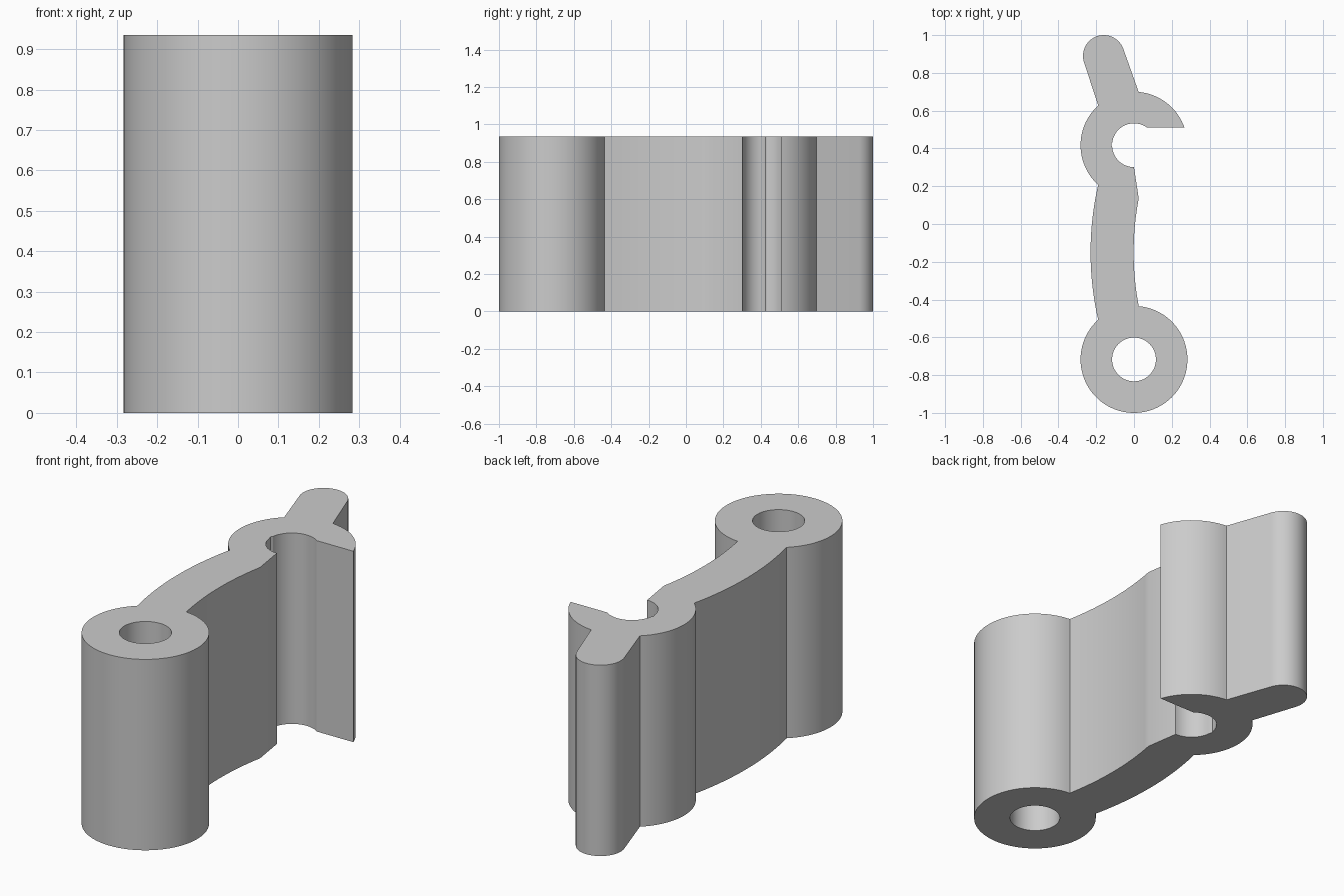
import bpy, bmesh, math
from mathutils import Vector

if "Cube" in bpy.data.objects:
    bpy.data.objects.remove(bpy.data.objects["Cube"])

HEIGHT = 0.935
RING = Vector((0, -0.717))   # centre of the pivot ring
HOOK = Vector((0, 0.417))    # centre of the open hook
TIP = Vector((-0.16, 0.89))  # centre of the rounded tab end
OUTER, BORE = 0.283, 0.116


def arc(c, r, a0, a1, n):
    """Points on a circle from angle a0 to a1, in degrees."""
    return [c + r * Vector((math.cos(t), math.sin(t)))
            for t in (math.radians(a0 + (a1 - a0) * i / n) for i in range(n + 1))]


def bow(x_end, x_mid, y0, y1, n):
    """Shallow symmetric bow, used for both edges of the arm."""
    pts = []
    for i in range(n + 1):
        s = 2 * i / n - 1
        pts.append(Vector((x_mid + (x_end - x_mid) * s * s, y0 + (y1 - y0) * i / n)))
    return pts


outline = []
outline += arc(RING, OUTER, 132, 445, 72)                     # pivot ring
outline += bow(0.025, -0.002, -0.435, 0.135, 16)[1:]          # arm, inner edge
outline += arc(HOOK, BORE, 270, 185, 16)                      # hook mouth, lower
outline += [Vector((-0.121, 0.424))]
outline += arc(HOOK, BORE, 172, 53, 24)                       # hook mouth, upper
outline += arc(HOOK, OUTER, 19.5, 85, 20)                     # hook lip
outline += arc(TIP, 0.11, 18, 198, 32)                        # tab end
outline += arc(HOOK, OUTER, 132, 228, 26)                     # hook back
outline += bow(-0.19, -0.23, 0.207, -0.507, 20)[1:-1]         # arm, outer edge
hole = arc(RING, BORE, 0, 360, 48)[:-1]

# Fill the profile between its outline and the bore, then extrude it
bm = bmesh.new()
edges = []
for loop in (outline, hole):
    vs = [bm.verts.new((p.x, p.y, 0)) for p in loop]
    edges += [bm.edges.new((vs[i - 1], vs[i])) for i in range(len(vs))]
bmesh.ops.triangle_fill(bm, edges=edges, use_beauty=True, normal=(0, 0, 1))
ext = bmesh.ops.extrude_face_region(bm, geom=bm.faces[:], use_keep_orig=True)
bmesh.ops.translate(bm, vec=(0, 0, HEIGHT),
                    verts=[g for g in ext["geom"] if isinstance(g, bmesh.types.BMVert)])
bmesh.ops.recalc_face_normals(bm, faces=bm.faces[:])

mesh = bpy.data.meshes.new("hook_lever")
bm.to_mesh(mesh)
bm.free()
lever = bpy.data.objects.new("hook_lever", mesh)
bpy.context.collection.objects.link(lever)

grey = bpy.data.materials.new("plain grey")
grey.diffuse_color = (0.6, 0.6, 0.6, 1)
grey.use_nodes = True
grey.node_tree.nodes["Principled BSDF"].inputs["Base Color"].default_value = grey.diffuse_color
mesh.materials.append(grey)

bpy.context.view_layer.objects.active = lever
lever.select_set(True)
bpy.ops.object.shade_smooth_by_angle(angle=math.radians(20))
